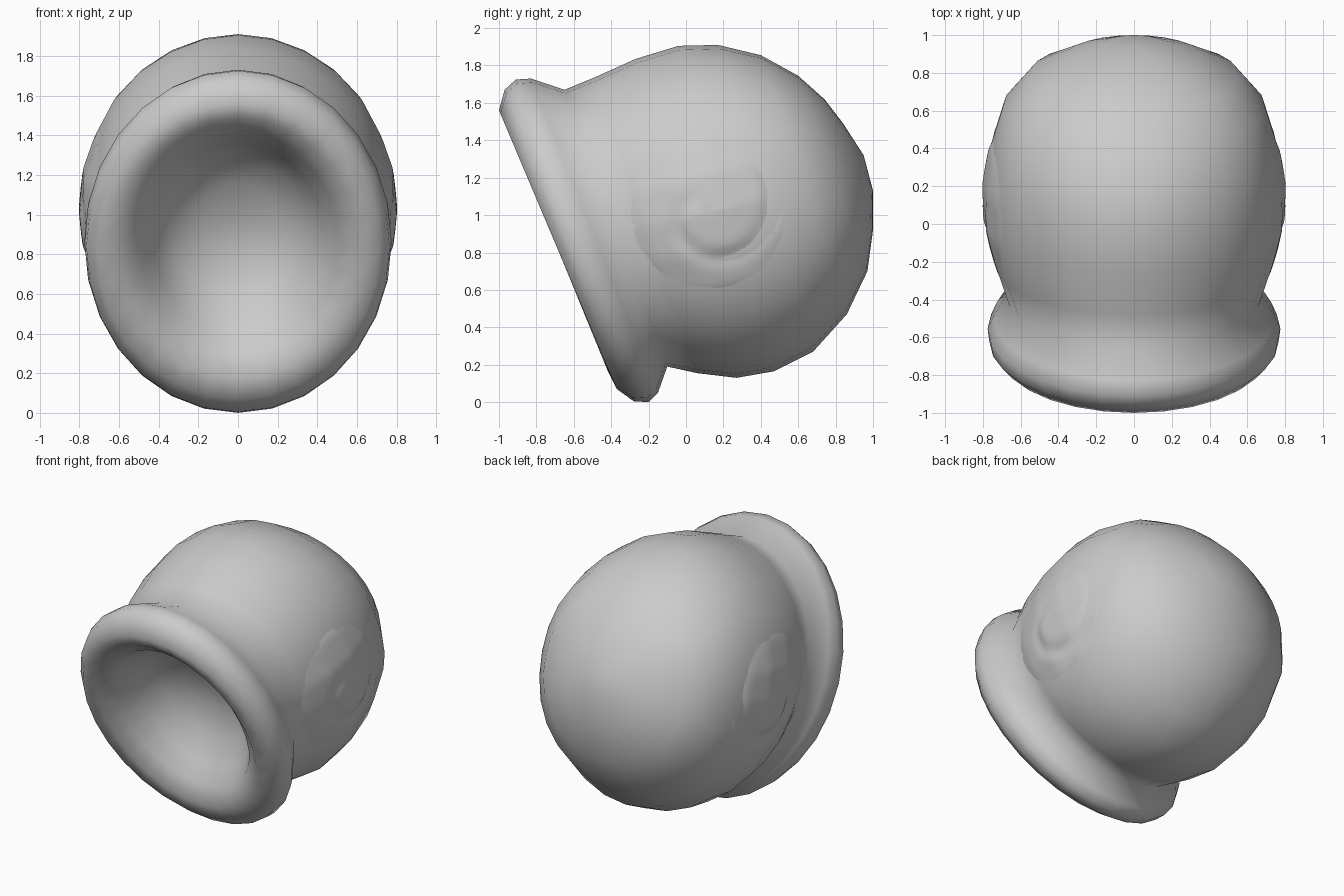
import bpy, bmesh, math
from mathutils import Vector
from mathutils.bvhtree import BVHTree

if "Cube" in bpy.data.objects:
    bpy.data.objects.remove(bpy.data.objects["Cube"])

SEG = 28


def finish(bm, name):
    bmesh.ops.recalc_face_normals(bm, faces=bm.faces)
    me = bpy.data.meshes.new(name)
    bm.to_mesh(me)
    ob = bpy.data.objects.new(name, me)
    bpy.context.collection.objects.link(ob)
    for p in me.polygons:
        p.use_smooth = True
    return ob


def bridge(bm, a, b):
    n = len(a)
    for i in range(n):
        bm.faces.new((a[i], a[(i + 1) % n], b[(i + 1) % n], b[i]))


def fan(bm, point, ring):
    v = bm.verts.new(point)
    for i in range(len(ring)):
        bm.faces.new((v, ring[i], ring[(i + 1) % len(ring)]))


# Hollow body: tilted elliptical rings (top y, top z, bottom y, bottom z, half width)
rings = [
    # round back
    (0.84, 1.49, 1.00, 1.13, 0.20),
    (0.74, 1.62, 1.00, 0.92, 0.37),
    (0.60, 1.745, 0.97, 0.70, 0.555),
    (0.40, 1.855, 0.86, 0.47, 0.69),
    (0.17, 1.91, 0.68, 0.27, 0.755),
    (-0.04, 1.905, 0.47, 0.165, 0.778),
    (-0.27, 1.835, 0.27, 0.13, 0.773),
    (-0.48, 1.74, 0.06, 0.155, 0.73),
    # neck and flared lip
    (-0.65, 1.67, -0.10, 0.19, 0.675),
    (-0.83, 1.73, -0.15, 0.05, 0.745),
    (-0.91, 1.725, -0.20, 0.00, 0.775),
    (-0.97, 1.67, -0.28, 0.005, 0.765),
    (-1.00, 1.56, -0.37, 0.07, 0.71),
    # shallow bowl-shaped inside
    (-0.96, 1.49, -0.42, 0.17, 0.60),
    (-0.86, 1.42, -0.39, 0.30, 0.50),
    (-0.66, 1.36, -0.32, 0.42, 0.43),
    (-0.49, 1.28, -0.25, 0.59, 0.34),
    (-0.39, 1.16, -0.23, 0.79, 0.19),
]
bm = bmesh.new()
loops = []
for k, (ty, tz, by, bz, w) in enumerate(rings):
    top, bot = Vector((0, ty, tz)), Vector((0, by, bz))
    mid, half = (top + bot) / 2, (top - bot) / 2
    full = 0.03 if k < 8 else 0
    loop = []
    for i in range(SEG):
        a = 2 * math.pi * i / SEG
        s = 1 + full * math.sin(2 * a) ** 2
        loop.append(bm.verts.new(
            mid + half * math.cos(a) + Vector((w * s * math.sin(a), 0, 0))))
    loops.append(loop)
for a, b in zip(loops, loops[1:]):
    bridge(bm, a, b)
fan(bm, (0, 0.95, 1.32), loops[0])
fan(bm, (0, -0.28, 0.98), loops[-1])
bm.normal_update()
tree = BVHTree.FromBMesh(bm)
body = finish(bm, "hollow_body")
bm.free()


# Side reliefs: low domes with a spiral groove, laid onto the body
R, CY, CZ = 0.43, 0.12, 1.02


def relief(r, t):
    u = ((t - 0.6 * math.pi) % (2 * math.pi)) / (2 * math.pi)
    groove = 0.08 + 0.36 * u
    depth = 0.017 * math.sin(math.pi * u)
    dome = 0.028 * (1 - (r / R) ** 2)
    return dome - 0.002 - depth * math.exp(-((r - groove) / 0.045) ** 2)


def on_body(side, y, z, h):
    hit = tree.ray_cast(Vector((side * 2, y, z)), Vector((-side, 0, 0)))[0]
    return Vector((hit.x + side * h, y, z))


for side, name in ((1, "right_spiral"), (-1, "left_spiral")):
    bm = bmesh.new()
    loops = []
    for j in range(1, 17):
        r = R * j / 16
        loop = []
        for i in range(48):
            t = 2 * math.pi * i / 48
            loop.append(bm.verts.new(on_body(
                side, CY + r * math.cos(t), CZ + r * math.sin(t), relief(r, t))))
        loops.append(loop)
    for a, b in zip(loops, loops[1:]):
        bridge(bm, a, b)
    fan(bm, on_body(side, CY, CZ, 0.024), loops[0])
    # face the relief outward
    ob = finish(bm, name)
    bm.free()
    if ob.data.polygons[0].normal.x * side < 0:
        ob.data.flip_normals()
